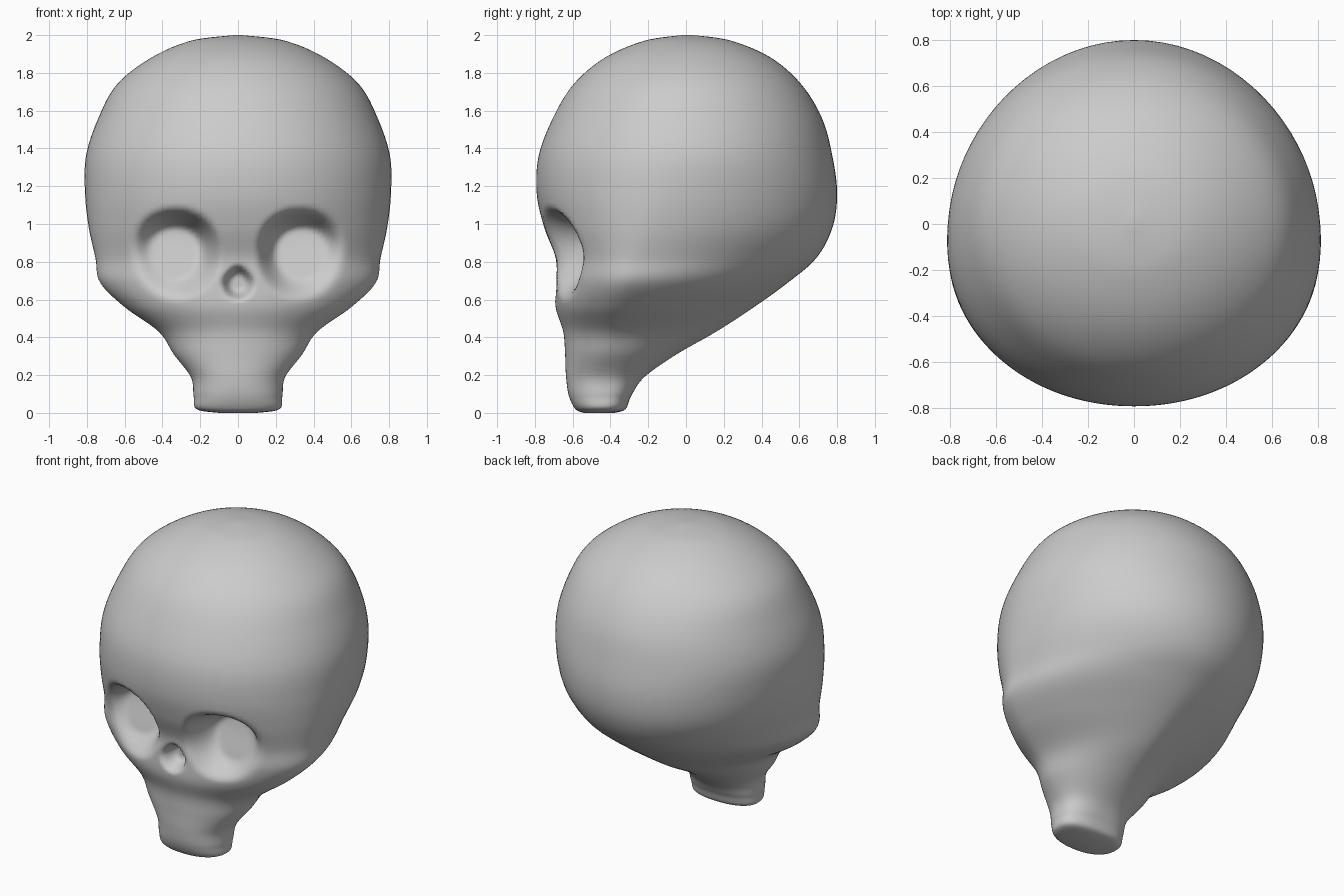
import bpy, bmesh, math

if "Cube" in bpy.data.objects:
    bpy.data.objects.remove(bpy.data.objects["Cube"])

# Horizontal sections: z, half width, front y, back y, y of widest point,
# front roundness, back roundness
SECTIONS = [
    (0.00, 0.10, -0.54, -0.38, -0.46, 2.2, 2.2),
    (0.02, 0.22, -0.585, -0.32, -0.44, 2.3, 2.4),
    (0.09, 0.235, -0.62, -0.29, -0.43, 2.3, 2.4),
    (0.19, 0.25, -0.635, -0.22, -0.42, 2.2, 2.1),
    (0.31, 0.34, -0.64, -0.05, -0.40, 2.0, 1.8),
    (0.43, 0.42, -0.65, 0.16, -0.38, 1.9, 1.7),
    (0.56, 0.60, -0.69, 0.36, -0.34, 1.9, 1.7),
    (0.69, 0.73, -0.69, 0.54, -0.29, 1.9, 1.8),
    (0.82, 0.755, -0.69, 0.69, -0.24, 1.98, 1.9),
    (0.98, 0.79, -0.75, 0.775, -0.17, 2.02, 2.0),
    (1.16, 0.81, -0.79, 0.80, -0.10, 2.05, 2.0),
    (1.36, 0.805, -0.78, 0.775, -0.05, 2.05, 2.0),
    (1.56, 0.74, -0.705, 0.72, -0.02, 2.03, 2.0),
    (1.74, 0.64, -0.595, 0.61, 0.0, 2.0, 2.0),
    (1.88, 0.46, -0.43, 0.45, 0.0, 2.0, 2.0),
    (1.97, 0.25, -0.22, 0.24, 0.01, 2.0, 2.0),
    (2.00, 0.02, -0.02, 0.04, 0.01, 2.0, 2.0),
]
SEGMENTS, STEPS = 120, 8


def smooth(a, b, v):
    t = min(1, max(0, (v - a) / (b - a)))
    return t * t * (3 - 2 * t)


def spline(rows, steps):
    """Smoothly interpolate the sections."""
    out = []
    for i in range(len(rows) - 1):
        p = [rows[min(max(i + k, 0), len(rows) - 1)] for k in (-1, 0, 1, 2)]
        for s in range(steps):
            t = s / steps
            out.append([0.5 * (2 * b + (c - a) * t + (2 * a - 5 * b + 4 * c - d) * t * t
                               + (3 * b - a - 3 * c + d) * t ** 3)
                        for a, b, c, d in zip(*p)])
    out.append(list(rows[-1]))
    return out


def carve(x, y, z):
    """Press the eye sockets and the nose opening into the face."""
    # eye sockets: overhanging brow, floor sloping out to the cheek
    dz = (z - 0.85) / (0.23 if z > 0.85 else 0.25)
    dx = (abs(x) - 0.335) / 0.235
    r = (abs(dx) ** 2.2 + abs(dz) ** 2.2) ** (1 / 2.2)
    wall = -0.55 + 0.07 * smooth(0.62, 1.0, z)
    y += max(0, wall - y) * (1 - smooth(0.52, 1.05, r))
    # nose opening, narrower at the top
    width = 0.095 - 0.03 * smooth(0.68, 0.8, z)
    r = math.hypot(x / width, (z - 0.69) / 0.1)
    y += max(0, -0.59 - y) * (1 - smooth(0.4, 1.0, r))
    return x, y, z


# Skull: lofted sections, rings denser on the face
bm = bmesh.new()
rings = []
for z, w, yf, yb, yc, nf, nb in spline(SECTIONS, STEPS):
    ring = []
    for i in range(SEGMENTS):
        t = 2 * math.pi * i / SEGMENTS
        a = t - 0.5 * math.sin(t)
        s, c = math.sin(a), math.cos(a)
        n, end = (nf, yf) if c > 0 else (nb, yb)
        x = math.copysign(w * abs(s) ** (2 / n), s)
        y = yc + (end - yc) * abs(c) ** (2 / n)
        ring.append(bm.verts.new(carve(x, y, z) if c > 0 else (x, y, z)))
    rings.append(ring)
for lo, hi in zip(rings, rings[1:]):
    for i in range(SEGMENTS):
        j = (i + 1) % SEGMENTS
        bm.faces.new((lo[i], lo[j], hi[j], hi[i]))
bm.faces.new(rings[0][::-1])
bm.faces.new(rings[-1])
bmesh.ops.recalc_face_normals(bm, faces=bm.faces)
mesh = bpy.data.meshes.new("skull")
bm.to_mesh(mesh)
bm.free()
skull = bpy.data.objects.new("skull", mesh)
bpy.context.collection.objects.link(skull)

# Smooth shading
bpy.context.view_layer.objects.active = skull
skull.select_set(True)
bpy.ops.object.shade_smooth_by_angle(angle=math.radians(80))
